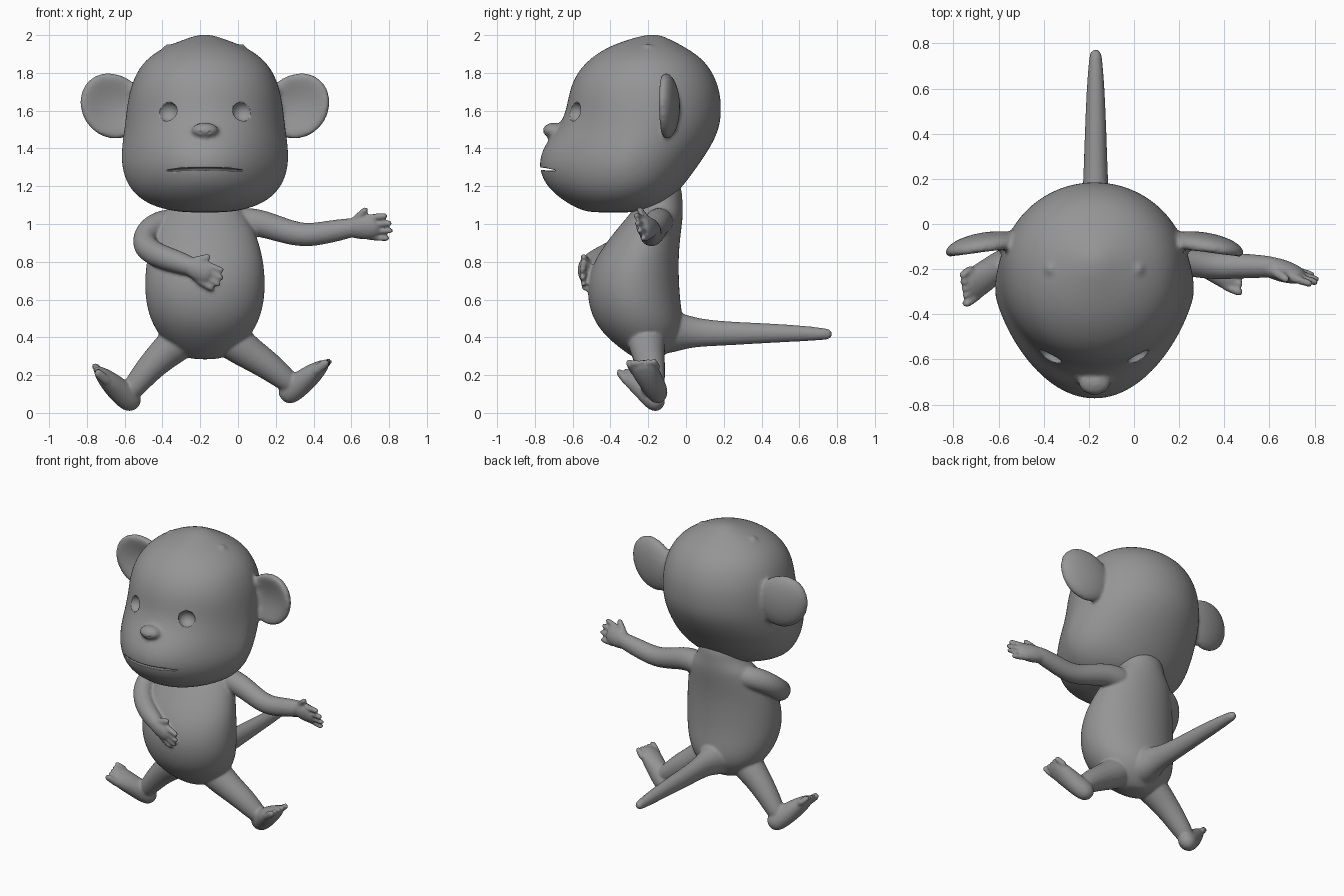
import bpy, bmesh
from math import sin, cos, pi
from mathutils import Vector, Matrix

if "Cube" in bpy.data.objects:
    bpy.data.objects.remove(bpy.data.objects["Cube"])

CX = -0.175  # mid-line of head and torso
GREY = bpy.data.materials.new("dark_grey")
GREY.diffuse_color = (.3, .3, .3, 1)
GREY.use_nodes = True
GREY.node_tree.nodes["Principled BSDF"].inputs["Base Color"].default_value = GREY.diffuse_color


def shell(bm, rings):
    """Closed skin over a list of point rings."""
    vs = [[bm.verts.new(p) for p in r] for r in rings]
    n = len(vs[0])
    for a, b in zip(vs, vs[1:]):
        for i in range(n):
            j = (i + 1) % n
            bm.faces.new((a[i], a[j], b[j], b[i]))
    bm.faces.new(vs[0][::-1])
    bm.faces.new(vs[-1])


def stack(bm, table, n=28):
    """Horizontal sections: z, half width, front y, back y, widest y, front taper."""
    rings = []
    for z, w, yf, yb, yc, p in table:
        ring = []
        for i in range(n):
            c, s = cos(2 * pi * i / n), sin(2 * pi * i / n)
            y = yc + (yb - yc) * s if s > 0 else yc + (yf - yc) * abs(s) ** p
            ring.append((CX + w * c, y, z))
        rings.append(ring)
    shell(bm, rings)


def tube(bm, pts, side, n=12):
    """Round-ended limb through (position, half width, half thickness)."""
    ps = [Vector(p[0]) for p in pts]
    rings = []
    for k, (_, a, b) in enumerate(pts):
        t = (ps[min(k + 1, len(ps) - 1)] - ps[max(k - 1, 0)]).normalized()
        s = Vector(side)
        s = (s - t * s.dot(t)).normalized()
        u = t.cross(s)
        steps = [(0, 1)]
        if k == 0:
            steps = [(-.95, .35), (-.6, .8), (0, 1)]
        elif k == len(ps) - 1:
            steps = [(0, 1), (.6, .8), (.95, .35)]
        for d, f in steps:
            rings.append([ps[k] + t * d * b + s * a * f * cos(2 * pi * i / n)
                          + u * b * f * sin(2 * pi * i / n) for i in range(n)])
    shell(bm, rings)


def ball(bm, loc, size, seg=16):
    m = Matrix.Translation(loc) @ Matrix.Diagonal((*size, 1))
    return bmesh.ops.create_uvsphere(bm, u_segments=seg, v_segments=seg // 2,
                                     radius=1, matrix=m)["verts"]


def hand(bm, wrist, along, across, k=1.0):
    o, d = Vector(wrist), Vector(along).normalized() * k
    s = Vector(across)
    s = (s - d * s.dot(d) / d.length_squared).normalized() * k
    tube(bm, [(o, .055 * k, .048 * k), (o + d * .06, .068 * k, .052 * k),
              (o + d * .12, .066 * k, .042 * k)], s)
    for i, length in enumerate((.19, .21, .21, .185)):
        off = (1.5 - i) * .036
        tube(bm, [(o + d * .10 + s * off, .02, .022),
                  (o + d * length + s * off * 1.15, .0175, .0185)], s, 8)
    tube(bm, [(o + d * .02 + s * .03, .03, .028),
              (o + d * .085 + s * .095, .02, .02)], d, 8)


def foot(bm, heel, toe, side):
    h, t, s = Vector(heel), Vector(toe), Vector(side)
    d = t - h
    s = (s - d * s.dot(d) / d.length_squared).normalized()
    tube(bm, [(h, .062, .07), (h + d * .4, .068, .066),
              (h + d * .75, .078, .052), (h + d * .93, .074, .036)], s)
    d.normalize()
    for i in range(5):  # big toe first
        r = .028 if i == 0 else .0215
        p = t + s * (.057 - .0315 * i - (.004 if i else 0))
        tube(bm, [(p - d * .04, r * .8, r), (p + d * (.026 - .006 * i), r * .75, r)], s, 8)


def finish(bm, name, voxel=0.0, smooth=3):
    bmesh.ops.recalc_face_normals(bm, faces=bm.faces)
    me = bpy.data.meshes.new(name)
    bm.to_mesh(me)
    bm.free()
    me.materials.append(GREY)
    me.polygons.foreach_set("use_smooth", [True] * len(me.polygons))
    ob = bpy.data.objects.new(name, me)
    bpy.context.collection.objects.link(ob)
    if voxel:  # blend overlapping shells into one soft skin
        sub = ob.modifiers.new("subdivide", "SUBSURF")
        sub.levels = sub.render_levels = 2
        rm = ob.modifiers.new("blend", "REMESH")
        rm.mode, rm.voxel_size, rm.use_smooth_shade = "VOXEL", voxel, True
        sm = ob.modifiers.new("soften", "SMOOTH")
        sm.factor, sm.iterations = .5, smooth
    return ob


# Torso
bm = bmesh.new()
stack(bm, [(z, w, f, b, (f + b) / 2, 1) for z, w, f, b in (
    (.283, .06, -.25, -.15), (.30, .12, -.29, -.12), (.35, .19, -.36, -.06),
    (.42, .25, -.44, -.02), (.50, .293, -.495, -.015), (.60, .317, -.522, -.03),
    (.70, .32, -.522, -.036), (.80, .312, -.49, -.038), (.90, .288, -.425, -.033),
    (1.0, .25, -.345, -.02), (1.06, .215, -.29, -.015), (1.12, .15, -.26, -.018),
    (1.25, .14, -.25, -.025))])

# Tail
tube(bm, [((CX + .005, y, z), a, b) for y, z, a, b in (
    (-.12, .43, .14, .13), (-.02, .43, .09, .10), (.06, .425, .064, .078),
    (.2, .42, .057, .067), (.4, .422, .05, .056), (.6, .421, .042, .045),
    (.742, .417, .03, .032))], (1, 0, 0))

# Outstretched arm
tube(bm, [((0, -.14, 1.01), .08, .08), ((.1, -.15, 1.012), .076, .074),
          ((.22, -.165, .972), .07, .065), ((.35, -.187, .934), .065, .064),
          ((.48, -.185, .958), .063, .058), ((.61, -.19, .982), .054, .05)], (0, 0, 1))
hand(bm, (.60, -.19, .98), (1, -.3, .02), (0, -.35, 1))

# Folded arm
tube(bm, [((-.33, -.14, 1.01), .075, .075), ((-.42, -.17, 1.0), .076, .076),
          ((-.49, -.24, .95), .072, .072), ((-.502, -.32, .88), .072, .072),
          ((-.42, -.42, .83), .067, .067), ((-.32, -.49, .80), .062, .06),
          ((-.25, -.52, .775), .053, .05)], (0, 0, 1))
hand(bm, (-.265, -.525, .782), (.85, -.1, -.42), (.4, -.1, .9), .88)

# Legs and feet
tube(bm, [((-.04, -.21, .39), .11, .11), ((.06, -.2, .315), .09, .09),
          ((.17, -.185, .245), .078, .078), ((.265, -.17, .165), .062, .062)], (0, 1, 0))
foot(bm, (.28, -.155, .115), (.455, -.235, .255), (0, -1, .05))
tube(bm, [((-.30, -.21, .39), .11, .11), ((-.39, -.2, .315), .09, .09),
          ((-.48, -.19, .225), .075, .075), ((-.555, -.18, .13), .062, .062)], (0, 1, 0))
foot(bm, (-.578, -.17, .073), (-.735, -.285, .215), (-.15, -1, 0))
finish(bm, "body_and_limbs", .0095, 2)

# Head with muzzle
bm = bmesh.new()
stack(bm, [
    (1.06, .10, -.50, -.28, -.38, 1), (1.075, .21, -.56, -.17, -.35, 1.1),
    (1.11, .31, -.63, -.10, -.33, 1.2), (1.16, .375, -.70, -.05, -.32, 1.3),
    (1.22, .418, -.755, 0, -.31, 1.4), (1.30, .443, -.785, .06, -.31, 1.5),
    (1.38, .445, -.772, .115, -.29, 1.5), (1.45, .437, -.73, .155, -.26, 1.35),
    (1.52, .427, -.675, .182, -.23, 1.15), (1.60, .418, -.636, .19, -.21, 1),
    (1.70, .403, -.622, .184, -.2, .92), (1.80, .368, -.582, .147, -.2, .92),
    (1.88, .307, -.507, .085, -.2, .95), (1.94, .21, -.41, -.01, -.19, 1),
    (1.975, .115, -.31, -.08, -.18, 1), (2.003, .035, -.21, -.14, -.175, 1)])

# Dished ears
for sgn in (-1, 1):
    for v in ball(bm, (0, 0, 0), (1, 1, 1), 24):
        x, y, z = v.co
        r2 = x * x + z * z
        yy = .068 * y if y >= 0 else .095 * y + .10 * max(0, 1 - r2)
        xx = .482 + .18 * x + .02 * z
        v.co = (CX + sgn * xx, -.105 + yy - .13 * (xx - .5), 1.625 + z * .174 * (1 + .06 * x))

# Nose and crown bumps
ball(bm, (CX, -.70, 1.495), (.075, .06, .042))
for sgn in (-1, 1):
    ball(bm, (CX + sgn * .19, -.2, 1.925), (.034, .036, .03), 12)
head = finish(bm, "head", .013, 2)

# Hollow eye sockets, nostrils and mouth slit
bm = bmesh.new()
for v in ball(bm, (CX, -.715, 1.293), (.21, .09, .009), 32):
    v.co.z -= .25 * (v.co.x - CX) ** 2  # lip line droops at the corners
for sgn in (-1, 1):
    ball(bm, (CX + sgn * .198, -.59, 1.595), (.055, .05, .052), 24)
    ball(bm, (CX + sgn * .028, -.758, 1.483), (.014, .014, .009), 12)
cutter = finish(bm, "face_cutter")
cutter.hide_render = True
cutter.display_type = "WIRE"
cut = head.modifiers.new("face_openings", "BOOLEAN")
cut.operation, cut.solver, cut.object = "DIFFERENCE", "EXACT", cutter
